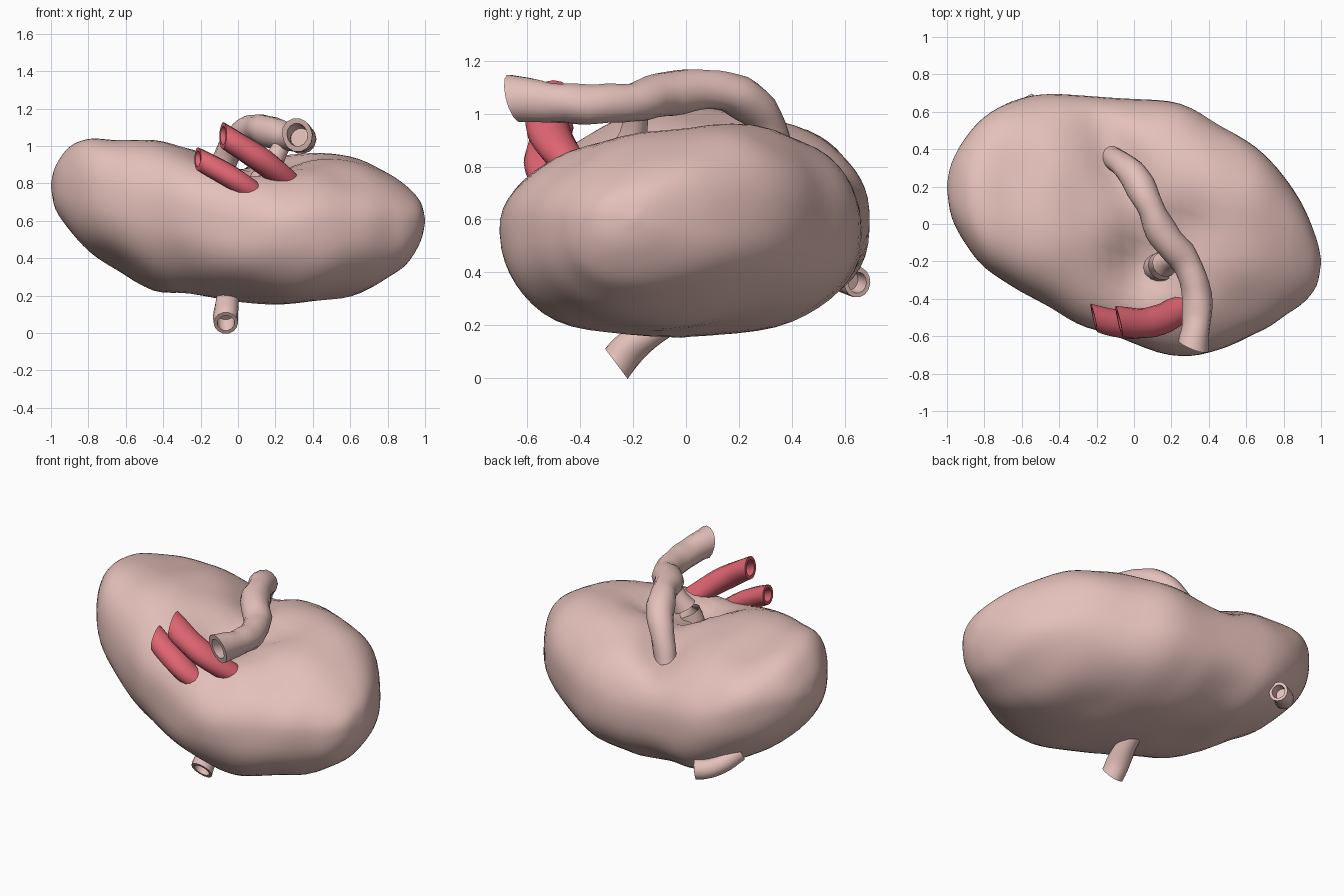
import bpy, bmesh
from math import cos, sin, pi, exp
from mathutils import Vector, noise

if "Cube" in bpy.data.objects:
    bpy.data.objects.remove(bpy.data.objects["Cube"])


def material(name, color):
    m = bpy.data.materials.new(name)
    m.diffuse_color = color
    m.use_nodes = True
    m.node_tree.nodes["Principled BSDF"].inputs["Base Color"].default_value = m.diffuse_color
    return m


PINK = material("pale_tissue", (0.78, 0.53, 0.49, 1))
RED = material("red_vessel", (0.74, 0.13, 0.17, 1))


def spline(keys, n):
    """Smooth Catmull-Rom resampling, n steps per span."""
    k = [Vector(p) for p in keys]
    out = []
    for i in range(len(k) - 1):
        a, b, c, d = k[max(i - 1, 0)], k[i], k[i + 1], k[min(i + 2, len(k) - 1)]
        for j in range(n):
            t = j / n
            out.append(0.5 * (2 * b + (c - a) * t + (2 * a - 5 * b + 4 * c - d) * t * t
                              + (3 * b - a - 3 * c + d) * t ** 3))
    return out + [k[-1]]


def skin(name, rings, mat, angle):
    """Bridge a list of equal rings and cap both ends."""
    bm = bmesh.new()
    vs = [[bm.verts.new(p) for p in r] for r in rings]
    n = len(vs[0])
    for a, b in zip(vs, vs[1:]):
        for i in range(n):
            bm.faces.new((a[i], a[(i + 1) % n], b[(i + 1) % n], b[i]))
    bm.faces.new(vs[0][::-1])
    bm.faces.new(vs[-1])
    bmesh.ops.recalc_face_normals(bm, faces=bm.faces)
    me = bpy.data.meshes.new(name)
    bm.to_mesh(me)
    bm.free()
    ob = bpy.data.objects.new(name, me)
    bpy.context.collection.objects.link(ob)
    me.materials.append(mat)
    bpy.context.view_layer.objects.active = ob
    ob.select_set(True)
    bpy.ops.object.shade_smooth_by_angle(angle=angle)
    ob.select_set(False)
    return ob


def tube(name, keys, mat, cut=None, wide=1.0, lump=0.15, hollow=5, sides=14):
    """Tube along (x, y, z, radius) keys; the first end is open and hollow.
    cut is the normal of the plane that slices the open end."""
    pts = spline(keys, 4)
    c = [p.xyz for p in pts]
    outer, inner = [], []
    for i, p in enumerate(c):
        d = (c[min(i + 1, len(c) - 1)] - c[max(i - 1, 0)]).normalized()
        ref = Vector((0, 0, 1)) if abs(d.z) < 0.9 else Vector((0, 1, 0))
        u = d.cross(ref).normalized()
        v = u.cross(d)
        fade = max(0, 1 - i / 3)          # the cut blends into the first rings

        def ring(r):
            res = []
            for k in range(sides):
                a = 2 * pi * k / sides
                o = (u * cos(a) * wide + v * sin(a)) * r
                o *= 1 + lump * noise.noise((p + o) * 9)
                if cut:
                    n = Vector(cut)
                    o -= d * (o.dot(n) / d.dot(n)) * fade
                res.append(p + o)
            return res
        outer.append(ring(pts[i][3]))
        if i < hollow:
            inner.append(ring(pts[i][3] * 0.7))
    return skin(name, inner[::-1] + outer, mat, 0.9)


# Bean-shaped body: x, y min, y max, z bottom, z top
sections = [
    (-1.0, 0.19, 0.21, 0.78, 0.80),
    (-0.975, 0.04, 0.32, 0.66, 0.89),
    (-0.9, -0.10, 0.46, 0.54, 1.0),
    (-0.8, -0.23, 0.57, 0.44, 1.045),
    (-0.65, -0.33, 0.66, 0.35, 1.04),
    (-0.45, -0.43, 0.695, 0.23, 1.04),
    (-0.25, -0.55, 0.695, 0.21, 0.985),
    (0.0, -0.64, 0.67, 0.165, 0.95),
    (0.25, -0.705, 0.64, 0.145, 0.955),
    (0.45, -0.68, 0.53, 0.165, 0.965),
    (0.65, -0.58, 0.41, 0.215, 0.93),
    (0.8, -0.49, 0.25, 0.295, 0.855),
    (0.9, -0.43, 0.10, 0.37, 0.78),
    (0.975, -0.33, -0.08, 0.49, 0.70),
    (1.0, -0.21, -0.19, 0.59, 0.61),
]

# Hollows on top: x, y, radius x, radius y, depth
HOLLOWS = [(0.05, -0.22, 0.17, 0.17, 0.13), (0.27, -0.03, 0.14, 0.1, 0.06)]


def dent(x, y):
    """Hollows around the vessels and a groove running to the back."""
    d = sum(h * exp(-((x - a) / rx) ** 2 - ((y - b) / ry) ** 2) for a, b, rx, ry, h in HOLLOWS)
    along = 0.9 * (y - 0.28) - 0.44 * (x + 0.06)
    across = 0.9 * (x + 0.06) + 0.44 * (y - 0.28)
    return d + 0.1 * exp(-(across / 0.12) ** 2 - (along / 0.4) ** 2)


rings = []
spans = zip(spline([s[:3] for s in sections], 4),
            spline([(s[0], s[3], s[4]) for s in sections], 4))
for (x, y0, y1), (_, z0, z1) in spans:
    cy, ry, cz, rz = (y0 + y1) / 2, (y1 - y0) / 2, (z0 + z1) / 2, (z1 - z0) / 2
    tilt = max(-0.25, min(0.2, 0.05 + 0.55 * x))   # the lobes lean opposite ways
    ring = []
    for k in range(56):
        a = 2 * pi * k / 56
        e = 2 / 2.35
        u = abs(cos(a)) ** e * (1 if cos(a) > 0 else -1)
        w = abs(sin(a)) ** e * (1 if sin(a) > 0 else -1)
        y, z = cy + ry * u, cz + rz * w
        if w > 0:
            z += rz * w * (tilt * u - 0.2 * abs(tilt))
            z -= dent(x, y) * min(1, w * 1.3)
        elif x > 0:                       # underside rises at the back right
            z -= rz * w * 0.2 * max(0, u) * min(1, x * 3)
        p = Vector((x, y, z))
        bump = 0.022 * noise.noise(p * 3.4) * min(1, ry * 4)
        ring.append(p + Vector((0, u, w)) * bump)
    rings.append(ring)
skin("organ_body", rings, PINK, 1.2)

# Long pale duct arching over the top
tube("main_duct", [
    (0.315, -0.65, 1.06, 0.086), (0.335, -0.52, 1.045, 0.076), (0.335, -0.38, 1.035, 0.078),
    (0.275, -0.2, 1.045, 0.076), (0.16, -0.06, 1.08, 0.084), (0.09, 0.08, 1.09, 0.074),
    (0.03, 0.2, 1.065, 0.08), (-0.04, 0.3, 0.98, 0.07), (-0.12, 0.36, 0.80, 0.065)],
    PINK, (0.4, 1, 0.25))
# Short branch from the duct into the hollow
tube("duct_branch", [
    (0.26, -0.18, 1.04, 0.04), (0.19, -0.2, 0.92, 0.055), (0.14, -0.23, 0.8, 0.08),
    (0.12, -0.24, 0.6, 0.08)], PINK, hollow=1)

# Two red vessels at the front, sliced upright
for name, path in (
    ("red_vessel_lower", [
        (-0.215, -0.5, 0.93, 0.056), (-0.1, -0.53, 0.87, 0.06),
        (0.02, -0.54, 0.795, 0.06), (0.14, -0.5, 0.71, 0.05)]),
    ("red_vessel_upper", [
        (-0.08, -0.52, 1.055, 0.064), (0.04, -0.53, 0.98, 0.066),
        (0.17, -0.5, 0.89, 0.066), (0.32, -0.4, 0.77, 0.05)]),
):
    tube(name, path, RED, (1, 0.25, -0.1), 1.22, 0.06)

# Stubs underneath and at the back
tube("bottom_stub", [
    (-0.065, -0.265, 0.055, 0.066), (-0.065, -0.225, 0.105, 0.066),
    (-0.06, -0.15, 0.165, 0.062), (-0.04, -0.03, 0.24, 0.05)], PINK, (0, 1, 0.75))
tube("back_stub", [
    (-0.52, 0.65, 0.36, 0.057), (-0.575, 0.62, 0.37, 0.055), (-0.63, 0.57, 0.39, 0.055),
    (-0.7, 0.47, 0.45, 0.05)], PINK, (-1, -0.55, 0.15))
